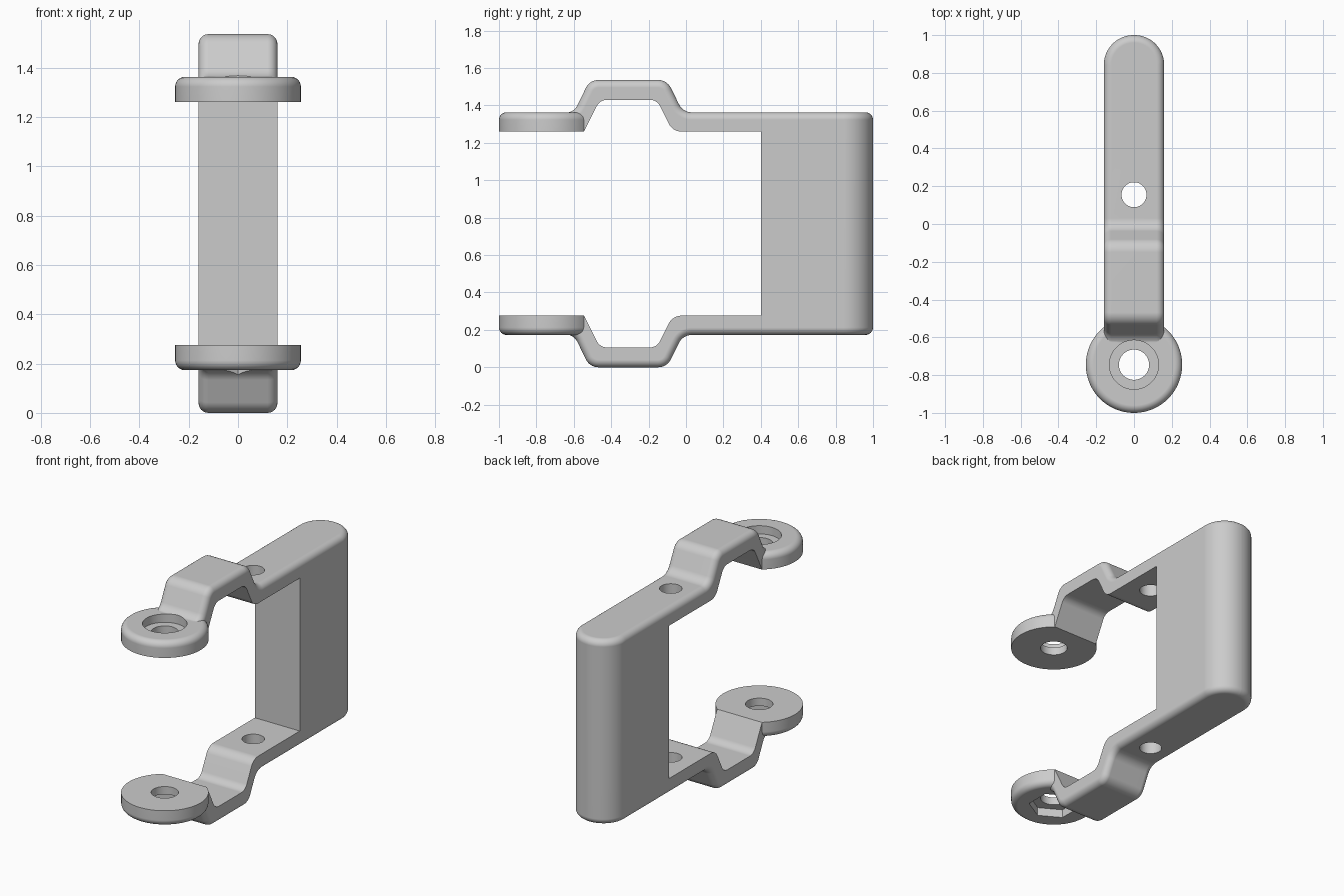
import bpy, bmesh, math
from mathutils import Vector, Matrix

if "Cube" in bpy.data.objects:
    bpy.data.objects.remove(bpy.data.objects["Cube"])

HALF_W, FILLET, MID = 0.16, 0.04, 0.768
EYE_Y, EYE_R = -0.745, 0.255

grey = bpy.data.materials.new("plain_grey")
grey.use_nodes = True
grey.diffuse_color = (0.6, 0.6, 0.6, 1)
grey.node_tree.nodes["Principled BSDF"].inputs["Base Color"].default_value = (0.6, 0.6, 0.6, 1)


def finish(bm, name):
    bmesh.ops.recalc_face_normals(bm, faces=bm.faces)
    mesh = bpy.data.meshes.new(name)
    bm.to_mesh(mesh)
    bm.free()
    mesh.materials.append(grey)
    obj = bpy.data.objects.new(name, mesh)
    bpy.context.collection.objects.link(obj)
    return obj


def rounded(points, steps=8):
    """Replace each (y, z, radius) corner by an arc."""
    out = []
    for i, (y, z, r) in enumerate(points):
        p = Vector((y, z))
        if r == 0:
            out.append(p)
            continue
        a = (Vector(points[i - 1][:2]) - p).normalized()
        b = (Vector(points[(i + 1) % len(points)][:2]) - p).normalized()
        half = a.angle(b) / 2
        centre = p + (a + b).normalized() * (r / math.sin(half))
        start = p + a * (r / math.tan(half)) - centre
        sweep = start.angle_signed(p + b * (r / math.tan(half)) - centre)
        for k in range(steps + 1):
            # angle_signed is clockwise, Matrix.Rotation is anticlockwise
            out.append(centre + Matrix.Rotation(-sweep * k / steps, 2) @ start)
    return out


def prism(upper, half_width):
    """Mirror an upper side profile about mid height and extrude it across x."""
    lower = [(y, 2 * MID - z, r) for y, z, r in reversed(upper)]
    bm = bmesh.new()
    verts = [bm.verts.new((-half_width, p.x, p.y)) for p in rounded(upper + lower)]
    face = bm.faces.new(verts)
    ext = bmesh.ops.extrude_face_region(bm, geom=[face])
    moved = [v for v in ext["geom"] if isinstance(v, bmesh.types.BMVert)]
    bmesh.ops.translate(bm, verts=moved, vec=(2 * half_width, 0, 0))
    bmesh.ops.recalc_face_normals(bm, faces=bm.faces)
    return bm


def cylinder(name, y, radius, z0, z1, sides=64, fillet_z=None):
    bm = bmesh.new()
    bmesh.ops.create_cone(bm, cap_ends=True, segments=sides, radius1=radius, radius2=radius,
                          depth=z1 - z0, matrix=Matrix.Translation((0, y, (z0 + z1) / 2)))
    if fillet_z is not None:
        rim = [e for e in bm.edges if all(abs(v.co.z - fillet_z) < 1e-4 for v in e.verts)]
        bmesh.ops.bevel(bm, geom=rim, offset=FILLET, segments=6, profile=0.5, affect='EDGES')
    return finish(bm, name)


def combine(target, tool, operation):
    tool.hide_render = True
    mod = target.modifiers.new("combine", 'BOOLEAN')
    mod.operation, mod.solver, mod.object = operation, 'EXACT', tool
    bpy.context.view_layer.objects.active = target
    bpy.ops.object.modifier_apply(modifier=mod.name)
    bpy.data.objects.remove(tool)


# Outer envelope of post and stepped arms
bm = prism([(-0.68, 1.36, 0), (-0.6, 1.36, 0.075), (-0.515, 1.536, 0.075),
            (-0.102, 1.536, 0.075), (-0.016, 1.363, 0.075), (1, 1.363, 0)], HALF_W)
back = [e for e in bm.edges if all(v.co.y > 0.99 for v in e.verts)
        and abs(e.verts[0].co.x - e.verts[1].co.x) < 1e-4]
bmesh.ops.bevel(bm, geom=back, offset=HALF_W - 0.002, segments=16, profile=0.5, affect='EDGES')
bm.normal_update()
# Soften the outer rim, where the upright walls meet the arm surfaces
rim = [e for e in bm.edges if len(e.link_faces) == 2
       and sum(abs(f.normal.z) < 0.01 for f in e.link_faces) == 1
       and not all(v.co.y < -0.67 for v in e.verts)]
bmesh.ops.bevel(bm, geom=rim, offset=FILLET, segments=6, profile=0.5,
                affect='EDGES', clamp_overlap=False)
bracket = finish(bm, "bracket")

# Round eyes at the arm tips
top, low = 1.363, 2 * MID - 1.363
combine(bracket, cylinder("upper_eye", EYE_Y, EYE_R, 1.15, top, 96, top), 'UNION')
combine(bracket, cylinder("lower_eye", EYE_Y, EYE_R, low, 0.386, 96, low), 'UNION')

# Open the space between the arms
gap = prism([(-1.3, 1.26, 0), (-0.545, 1.26, 0), (-0.46, 1.43, 0.06),
             (-0.156, 1.43, 0.06), (-0.071, 1.26, 0.075), (0.4, 1.26, 0)], 0.5)
combine(bracket, finish(gap, "gap_cutter"), 'DIFFERENCE')

# Bolt holes, round counterbore above and hexagonal nut pocket below
combine(bracket, cylinder("eye_hole", EYE_Y, 0.08, -0.2, 1.8, 48), 'DIFFERENCE')
combine(bracket, cylinder("arm_hole", 0.155, 0.066, -0.2, 1.8, 48), 'DIFFERENCE')
combine(bracket, cylinder("counterbore", EYE_Y, 0.13, 1.31, 1.8), 'DIFFERENCE')
combine(bracket, cylinder("nut_pocket", EYE_Y, 0.15, -0.2, 0.226, 6), 'DIFFERENCE')

# Smooth shading with crisp edges
bpy.ops.object.select_all(action='DESELECT')
bracket.select_set(True)
bpy.context.view_layer.objects.active = bracket
bpy.ops.object.shade_smooth_by_angle(angle=math.radians(30))
weighted = bracket.modifiers.new("even_shading", 'WEIGHTED_NORMAL')
weighted.keep_sharp = True
